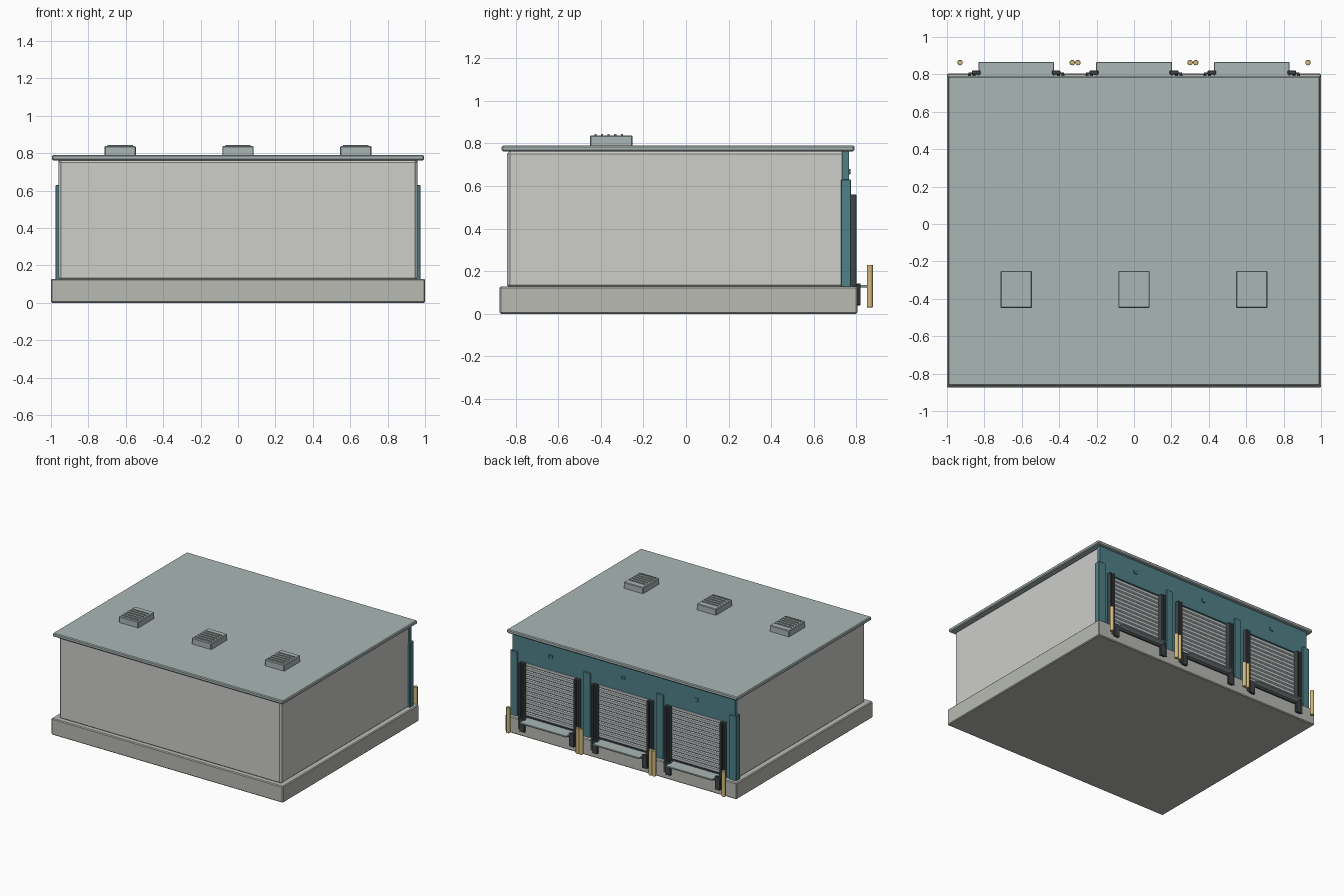
import bpy

if "Cube" in bpy.data.objects:
    bpy.data.objects.remove(bpy.data.objects["Cube"])


def material(name, rgb):
    m = bpy.data.materials.new(name)
    m.diffuse_color = (*rgb, 1)
    m.use_nodes = True
    m.node_tree.nodes["Principled BSDF"].inputs["Base Color"].default_value = m.diffuse_color
    return m


CONCRETE = material("concrete", (0.48, 0.49, 0.45))
WALL = material("wall_cladding", (0.61, 0.62, 0.59))
ROOF = material("roof_metal", (0.40, 0.47, 0.46))
TEAL = material("teal_paint", (0.08, 0.22, 0.25))
DOOR = material("door_metal", (0.50, 0.54, 0.54))
RUBBER = material("dark_rubber", (0.05, 0.06, 0.065))
YELLOW = material("safety_yellow", (0.65, 0.50, 0.20))


def finish(ob, name, mat, bevel=0.0):
    ob.name = name
    ob.data.materials.append(mat)
    if bevel:
        mod = ob.modifiers.new("bevel", 'BEVEL')
        mod.width = bevel
        mod.segments = 1
    return ob


def box(name, x, y, z, mat, bevel=0.0):
    """Box from (min, max) ranges on each axis."""
    bpy.ops.mesh.primitive_cube_add(size=1, location=[sum(r) / 2 for r in (x, y, z)])
    ob = bpy.context.object
    ob.scale = [r[1] - r[0] for r in (x, y, z)]
    bpy.ops.object.transform_apply(location=False, rotation=False, scale=True)
    return finish(ob, name, mat, bevel)


def around(c, half):
    return (c - half, c + half)


def roller_door(name, cx, half, y, z0, z1, count):
    """Curtain of slats extruded from a ridged side profile."""
    step = (z1 - z0) / count
    profile = []
    for i in range(count):
        z = z0 + i * step
        profile += [(y - 0.007, z), (y, z + step * 0.2), (y, z + step * 0.8)]
    profile.append((y - 0.007, z1))
    verts = [(cx + s * half, py, pz) for py, pz in profile for s in (-1, 1)]
    faces = [(2 * i + 1, 2 * i, 2 * i + 2, 2 * i + 3) for i in range(len(profile) - 1)]
    me = bpy.data.meshes.new(name)
    me.from_pydata(verts, [], faces)
    ob = bpy.data.objects.new(name, me)
    bpy.context.collection.objects.link(ob)
    return finish(ob, name, DOOR)


# Main building shell
box("foundation", (-1, 1), (-0.875, 0.805), (0, 0.128), CONCRETE, 0.006)
walls = box("walls", (-0.96, 0.96), (-0.84, 0.747), (0.12, 0.765), WALL, 0.014)
box("roof", (-0.995, 0.995), (-0.865, 0.79), (0.762, 0.79), ROOF, 0.006)

# Dock facade: header, jambs and pilasters
box("facade_header", (-0.96, 0.96), (0.735, 0.766), (0.56, 0.765), TEAL)
for x, jamb in ((-0.945, (-0.96, -0.85)), (-0.315, (-0.41, -0.22)),
                (0.315, (0.22, 0.41)), (0.945, (0.85, 0.96))):
    box("facade_jamb", jamb, (0.735, 0.766), (0.125, 0.565), TEAL)
    box("pilaster", around(x, 0.031), (0.727, 0.775), (0.125, 0.63), TEAL, 0.003)

for cx in (-0.63, 0, 0.63):
    # Roller door and bottom rail
    roller_door("roller_door", cx, 0.225, 0.760, 0.14, 0.56, 13)
    box("door_bottom_rail", around(cx, 0.222), (0.747, 0.764), (0.128, 0.145), RUBBER)
    box("bay_marker", around(cx, 0.016), (0.76, 0.772), (0.655, 0.68), TEAL, 0.002)

    # Dock leveller plate with lip hinge
    box("dock_leveller", around(cx, 0.202), (0.765, 0.865), (0.124, 0.136), ROOF, 0.002)
    box("leveller_support", around(cx, 0.19), (0.80, 0.815), (0.105, 0.125), RUBBER)

    for s in (-1, 1):
        # Door guides, bumpers and bollards on both sides of the bay
        box("door_guide", around(cx + s * 0.238, 0.02), (0.76, 0.785), (0.128, 0.56), RUBBER)
        for d in (0.226, 0.25):
            box("guide_seal", around(cx + s * d, 0.008), (0.78, 0.80), (0.128, 0.56), RUBBER, 0.002)
        box("bumper_plate", around(cx + s * 0.224, 0.032), (0.80, 0.809), (0.05, 0.135), RUBBER)
        box("dock_bumper", around(cx + s * 0.214, 0.023), (0.80, 0.82), (0.04, 0.142), RUBBER, 0.003)
        bpy.ops.mesh.primitive_cylinder_add(vertices=20, radius=0.0145, depth=0.2,
                                            location=(cx + s * 0.30, 0.863, 0.13))
        finish(bpy.context.object, "bollard", YELLOW, 0.002)
        bpy.ops.object.shade_smooth_by_angle()

    # Roof vent with louvres
    box("roof_vent", around(cx, 0.084), (-0.45, -0.25), (0.785, 0.838), ROOF, 0.005)
    for i in range(5):
        box("vent_louvre", around(cx, 0.068), around(-0.425 + i * 0.031, 0.005),
            (0.83, 0.843), ROOF)
